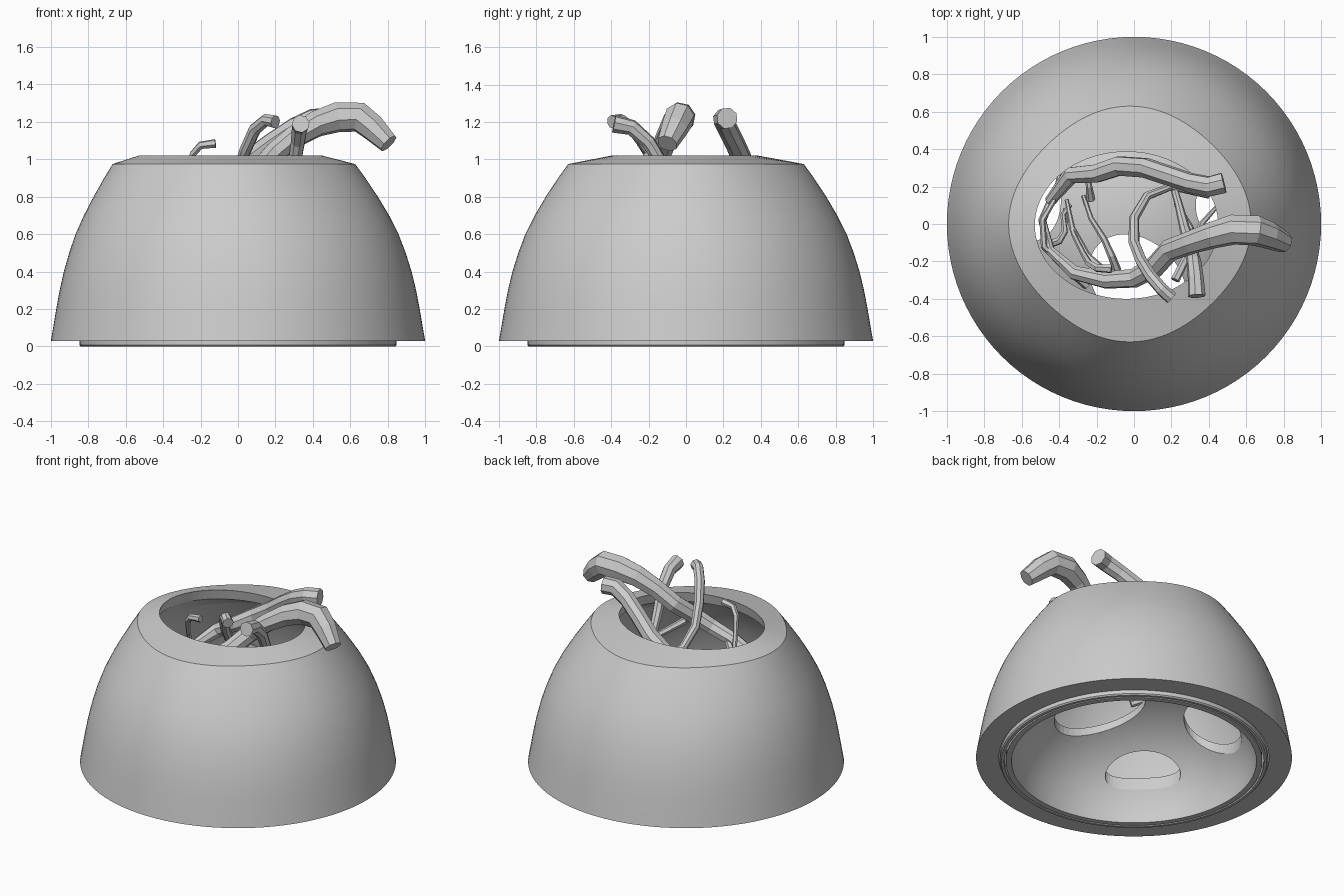
import bpy, bmesh
from math import sin, cos, pi

if "Cube" in bpy.data.objects:
    bpy.data.objects.remove(bpy.data.objects["Cube"])

SEG = 96


def finish(bm, name, smooth=35):
    bmesh.ops.recalc_face_normals(bm, faces=bm.faces)
    me = bpy.data.meshes.new(name)
    bm.to_mesh(me)
    bm.free()
    ob = bpy.data.objects.new(name, me)
    bpy.context.collection.objects.link(ob)
    bpy.ops.object.select_all(action='DESELECT')
    bpy.context.view_layer.objects.active = ob
    ob.select_set(True)
    if smooth:
        bpy.ops.object.shade_smooth_by_angle(angle=smooth * pi / 180)
    return ob


def loft(name, rings, smooth):
    """Each ring is a function angle -> (x, y, z); rings are bridged into a closed loop."""
    bm = bmesh.new()
    vs = [[bm.verts.new(r(2 * pi * i / SEG)) for i in range(SEG)] for r in rings]
    n = len(rings)
    for k in range(n):
        a, b = vs[k], vs[(k + 1) % n]
        for i in range(SEG):
            j = (i + 1) % SEG
            bm.faces.new((a[i], a[j], b[j], b[i]))
    return finish(bm, name, smooth)


def circle(r, z):
    return lambda a: (r * cos(a), r * sin(a), z)


def wavy(r, z):
    """Circle that turns into the off-centre rounded diamond of the top rim."""
    t = (z / 0.975) ** 3
    def f(a):
        rr = r + t * 0.014 * (cos(4 * a) - 1)
        return ((rr + .018 * t) * cos(a) - 0.022 * t, rr * sin(a), z)
    return f


def oval(rx, ry, z):
    return lambda a: (rx * cos(a) - 0.04, ry * sin(a) - 0.007, z)


# outer shell: hollow truncated dome with an oval opening
outer = [(1.0, .03), (.988, .1), (.971, .2), (.952, .3), (.928, .4), (.897, .5), (.859, .6),
         (.809, .7), (.75, .8), (.684, .9), (.63, .975)]
inner = [(.6, .86), (.67, .76), (.73, .64), (.78, .5), (.82, .34), (.845, .18), (.855, .03)]
loft("outer_shell",
     [wavy(r, z) for r, z in outer]
     + [oval(.49, .393, 1.02), oval(.505, .41, .95)]
     + [wavy(r, z) for r, z in inner], 14)

# foot ring under the shell
loft("foot_ring", [circle(.848, .04), circle(.848, .008), circle(.84, 0),
                   circle(.822, 0), circle(.822, .04)], 30)


# inner dome: closed shell of two half ellipsoids
def dome_rings(r, h, n=20):
    return [(r * cos(pi / 2 * i / n), h * sin(pi / 2 * i / n)) for i in range(n)]


R1, H1, R2, H2 = .812, .66, .775, .61
bm = bmesh.new()
prof = [(0.001, H1)] + dome_rings(R1, H1)[::-1] + dome_rings(R2, H2) + [(0.001, H2)]
rows = []
for r, z in prof:
    if r < .01:
        rows.append([bm.verts.new((0, 0, z))] * SEG)
    else:
        rows.append([bm.verts.new(circle(r, z)(2 * pi * i / SEG)) for i in range(SEG)])
for a, b in zip(rows, rows[1:]):
    for i in range(SEG):
        j = (i + 1) % SEG
        bm.faces.new(list(dict.fromkeys((a[i], a[j], b[j], b[i]))))
dome = finish(bm, "inner_dome")

# openings in the dome: x, y, half width along / across, turn
holes = [(.02, -.31, .29, .22, -.75), (-.54, .13, .15, .22, 0), (.48, .1, .15, .19, 0),
         (-.46, -.46, .24, .075, -pi / 4), (.08, .62, .24, .075, 0)]
for x, y, w, d, turn in holes:
    bm = bmesh.new()
    bmesh.ops.create_cone(bm, cap_ends=True, segments=40, radius1=1, radius2=1, depth=1)
    cut = finish(bm, "cutter", 0)
    cut.location, cut.scale, cut.rotation_euler = (x, y, .6), (w, d, 1), (0, 0, turn)
    bpy.context.view_layer.update()
    m = dome.modifiers.new("hole", 'BOOLEAN')
    m.operation, m.object, m.solver = 'DIFFERENCE', cut, 'EXACT'
    bpy.context.view_layer.objects.active = dome
    bpy.ops.object.modifier_move_to_index(modifier=m.name, index=0)
    bpy.ops.object.modifier_apply(modifier=m.name)
    bpy.data.objects.remove(cut)


def root(name, pts, res=2):
    """Faceted tapering tube; pts are (x, y, z, radius)."""
    cu = bpy.data.curves.new(name, 'CURVE')
    cu.dimensions = '3D'
    cu.bevel_depth, cu.bevel_resolution, cu.use_fill_caps = 1, res, True
    s = cu.splines.new('POLY')
    s.points.add(len(pts) - 1)
    for p, (x, y, z, r) in zip(s.points, pts):
        p.co, p.radius = (x, y, z, 1), r
    s.use_smooth = False
    ob = bpy.data.objects.new(name, cu)
    bpy.context.collection.objects.link(ob)
    bpy.ops.object.select_all(action='DESELECT')
    bpy.context.view_layer.objects.active = ob
    ob.select_set(True)
    bpy.ops.object.convert(target='MESH')


# thick roots leaning out of the opening
root("large_root", [(-.42, .18, .62, .02), (-.49, .02, .68, .022), (-.45, -.14, .73, .027),
                    (-.32, -.26, .77, .04), (-.15, -.3, .81, .047), (0, -.29, .86, .052),
                    (.11, -.23, .94, .058), (.19, -.14, 1.03, .06), (.3, -.1, 1.12, .062),
                    (.42, -.06, 1.19, .072), (.53, -.03, 1.225, .082), (.65, -.035, 1.225, .082),
                    (.72, -.06, 1.17, .074), (.805, -.1, 1.085, .056)])
root("back_root", [(-.45, .12, .66, .03), (-.34, .26, .76, .048), (-.2, .27, .84, .052),
                   (-.08, .31, .91, .055), (.06, .3, 1.0, .055), (.18, .26, 1.09, .054),
                   (.3, .22, 1.17, .054), (.4, .2, 1.215, .057), (.48, .22, 1.22, .058)])
# mid roots arching to the front
root("arched_root", [(.4, .15, .62, .015), (.2, .2, .7, .02), (.07, .15, .76, .024),
                     (0, .03, .84, .027), (0, -.1, .93, .03), (.04, -.2, 1.05, .032),
                     (.09, -.28, 1.16, .034), (.15, -.35, 1.21, .034), (.2, -.395, 1.2, .036)])
root("front_root", [(.2, .24, .64, .018), (.24, .1, .74, .022), (.27, -.02, .84, .028),
                    (.3, -.12, .96, .034), (.32, -.2, 1.09, .039), (.33, -.29, 1.17, .043),
                    (.335, -.385, 1.19, .048)])
# thin roots inside
thin = {
    "hooked_root": [(-.37, .08, .62), (-.32, -.06, .74), (-.27, -.16, .92), (-.24, -.21, 1.03),
                    (-.2, -.235, 1.075), (-.12, -.24, 1.085)],
    "left_root": [(-.4, .26, .62), (-.43, .12, .7), (-.49, .02, .74), (-.48, -.12, .74),
                  (-.38, -.22, .72), (-.25, -.33, .66)],
    "right_root": [(.44, .09, .62), (.36, 0, .7), (.31, -.12, .78), (.22, -.3, .84)],
    "upright_root": [(.22, .25, .62), (.23, .1, .7), (.3, -.02, .72), (.33, -.15, .68)],
    "inner_root": [(-.27, .15, .62), (-.23, .03, .69), (-.16, -.08, .72), (-.12, -.17, .72),
                   (-.09, -.25, .68)],
    "curled_root": [(-.34, .1, .66), (-.38, .05, .69), (-.37, -.04, .71), (-.4, -.09, .71),
                    (-.46, -.11, .68)],
    "rear_root": [(-.25, .27, .72), (-.24, .2, .71), (-.23, .13, .66)],
    "middle_root": [(-.36, .13, .66), (-.33, -.02, .71), (-.25, -.17, .75), (-.13, -.28, .8)],
}
for name, pts in thin.items():
    n = len(pts)
    root(name, [(*p, .011 + .013 * i / (n - 1)) for i, p in enumerate(pts)], 1)
